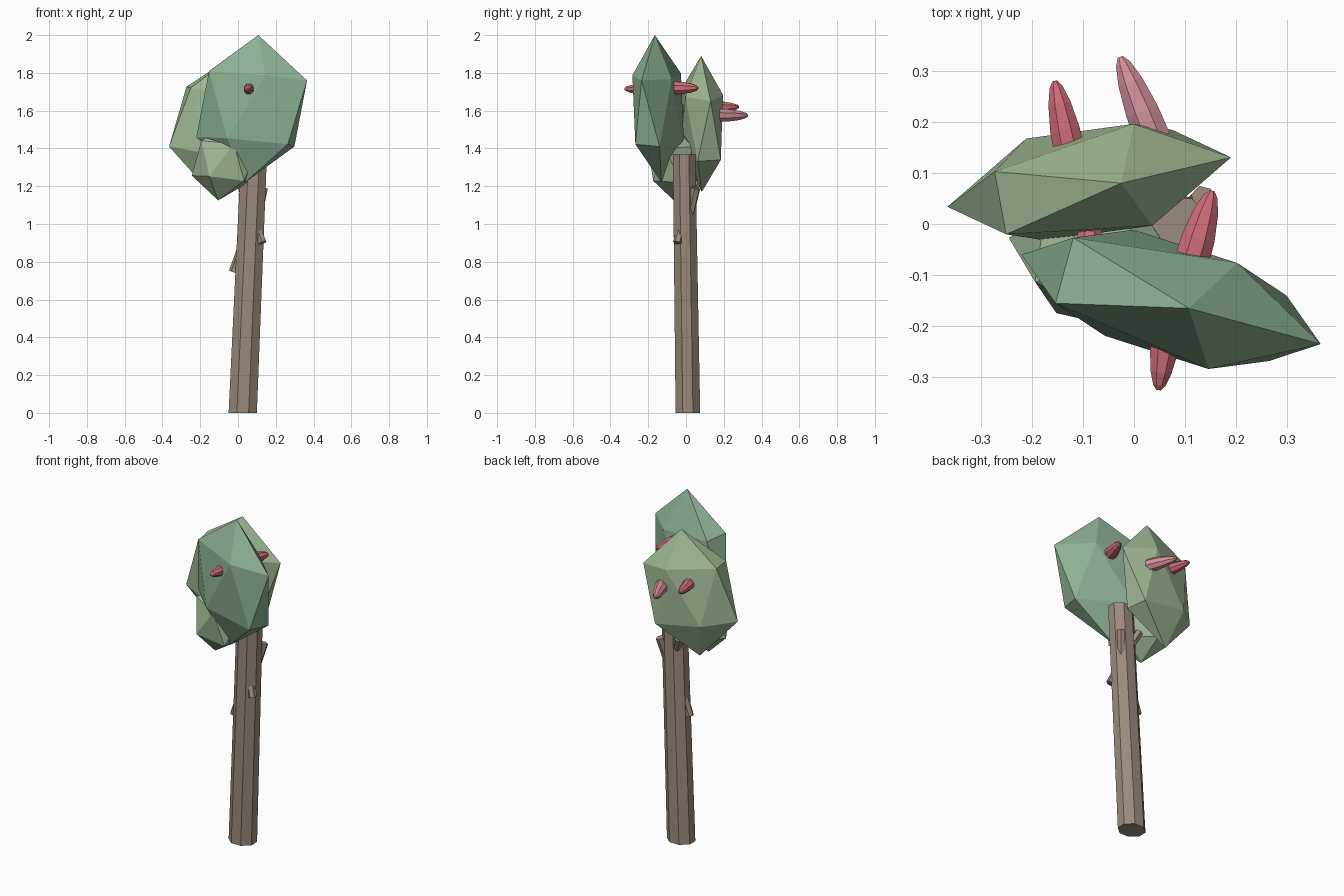
import bpy, bmesh
from math import cos, sin, pi
from mathutils import Matrix, Vector

if "Cube" in bpy.data.objects:
    bpy.data.objects.remove(bpy.data.objects["Cube"])


def material(name, rgb):
    m = bpy.data.materials.new(name)
    m.diffuse_color = (*rgb, 1)
    m.use_nodes = True
    m.node_tree.nodes["Principled BSDF"].inputs["Base Color"].default_value = m.diffuse_color
    return m


BARK = material("bark", (0.33, 0.26, 0.20))
GREEN = material("deep_green", (0.27, 0.45, 0.30))
LIGHT = material("light_green", (0.36, 0.50, 0.31))
RED = material("red_fruit", (0.62, 0.15, 0.18))
PINK = material("pink_fruit", (0.66, 0.28, 0.33))


def finish(name, bm, mat):
    bmesh.ops.recalc_face_normals(bm, faces=bm.faces)
    me = bpy.data.meshes.new(name)
    bm.to_mesh(me)
    bm.free()
    me.materials.append(mat)
    ob = bpy.data.objects.new(name, me)
    bpy.context.collection.objects.link(ob)
    return ob


def foliage(name, centre, u, v, pole, mat):
    """Icosahedron skewed so its axes become u, v and pole."""
    bm = bmesh.new()
    axes = Matrix((u, v, pole)).transposed().to_4x4()
    bmesh.ops.create_icosphere(bm, subdivisions=1, radius=1,
                               matrix=Matrix.Translation(centre) @ axes)
    finish(name, bm, mat)


def loft(name, start, end, profile, sides, mat, horizontal=False, squash=1.0):
    """Rings of (fraction along axis, radius) between two points, capped."""
    a, d = Vector(start), Vector(end) - Vector(start)
    q = Matrix.Identity(3) if horizontal else d.to_track_quat('Z', 'Y').to_matrix()
    bm = bmesh.new()
    rings = []
    for t, r in profile:
        ring = []
        for i in range(sides):
            ang = 2 * pi * (i + 0.5) / sides
            off = q @ Vector((r * cos(ang), r * squash * sin(ang), 0))
            ring.append(bm.verts.new(a + d * t + off))
        rings.append(ring)
    for lo, hi in zip(rings, rings[1:]):
        for i in range(sides):
            j = (i + 1) % sides
            bm.faces.new((lo[i], lo[j], hi[j], hi[i]))
    bm.faces.new(rings[0])
    bm.faces.new(rings[-1])
    finish(name, bm, mat)


# Leaning trunk with level ends
loft("trunk", (0.025, 0.01, 0), (0.085, -0.01, 1.37),
     [(0, 0.081), (1, 0.074)], 8, BARK, horizontal=True, squash=0.87)

# Broken branch stubs
stubs = [((0.03, 0.00, 0.90), (-0.025, 0.00, 0.745), 0.024),
         ((0.09, -0.02, 1.00), (0.13, -0.045, 0.90), 0.024),
         ((0.105, 0.02, 1.05), (0.135, 0.052, 1.19), 0.024),
         ((0.06, 0.01, 1.10), (0.01, 0.055, 1.22), 0.024)]
for n, (a, b, r) in enumerate(stubs, 1):
    loft(f"branch_stub_{n}", a, b, [(0, r), (1, r)], 6, BARK)

# Foliage clumps
foliage("foliage_front", (0.0725, -0.1475, 1.61), (0.31, -0.089, -0.027),
        (0.033, 0.122, -0.012), (0.035, -0.0175, 0.39), GREEN)
foliage("foliage_back", (-0.0875, 0.082, 1.53), (0.279, 0.055, -0.046),
        (-0.0215, 0.117, 0.006), (0.0625, -0.002, 0.36), LIGHT)
foliage("foliage_low", (-0.07, -0.07, 1.33), (0.178, -0.045, -0.02),
        (0.02, 0.14, -0.01), (0.035, -0.005, 0.205), LIGHT)

# Tapered fruits poking out of the foliage
taper = [(0, 1.0), (0.35, 0.95), (0.7, 0.72), (0.92, 0.42), (1, 0.15)]
fruits = [((0.064, -0.21, 1.715), (0.048, -0.325, 1.715), 0.031, RED),
          ((0.112, -0.075, 1.72), (0.153, 0.065, 1.72), 0.037, RED),
          ((-0.125, 0.135, 1.62), (-0.155, 0.28, 1.62), 0.033, RED),
          ((0.038, 0.165, 1.575), (-0.027, 0.327, 1.575), 0.037, PINK),
          ((-0.088, -0.07, 1.61), (-0.085, 0.05, 1.60), 0.028, RED)]
for n, (a, b, r, mat) in enumerate(fruits, 1):
    loft(f"fruit_{n}", a, b, [(t, r * s) for t, s in taper], 8, mat)
